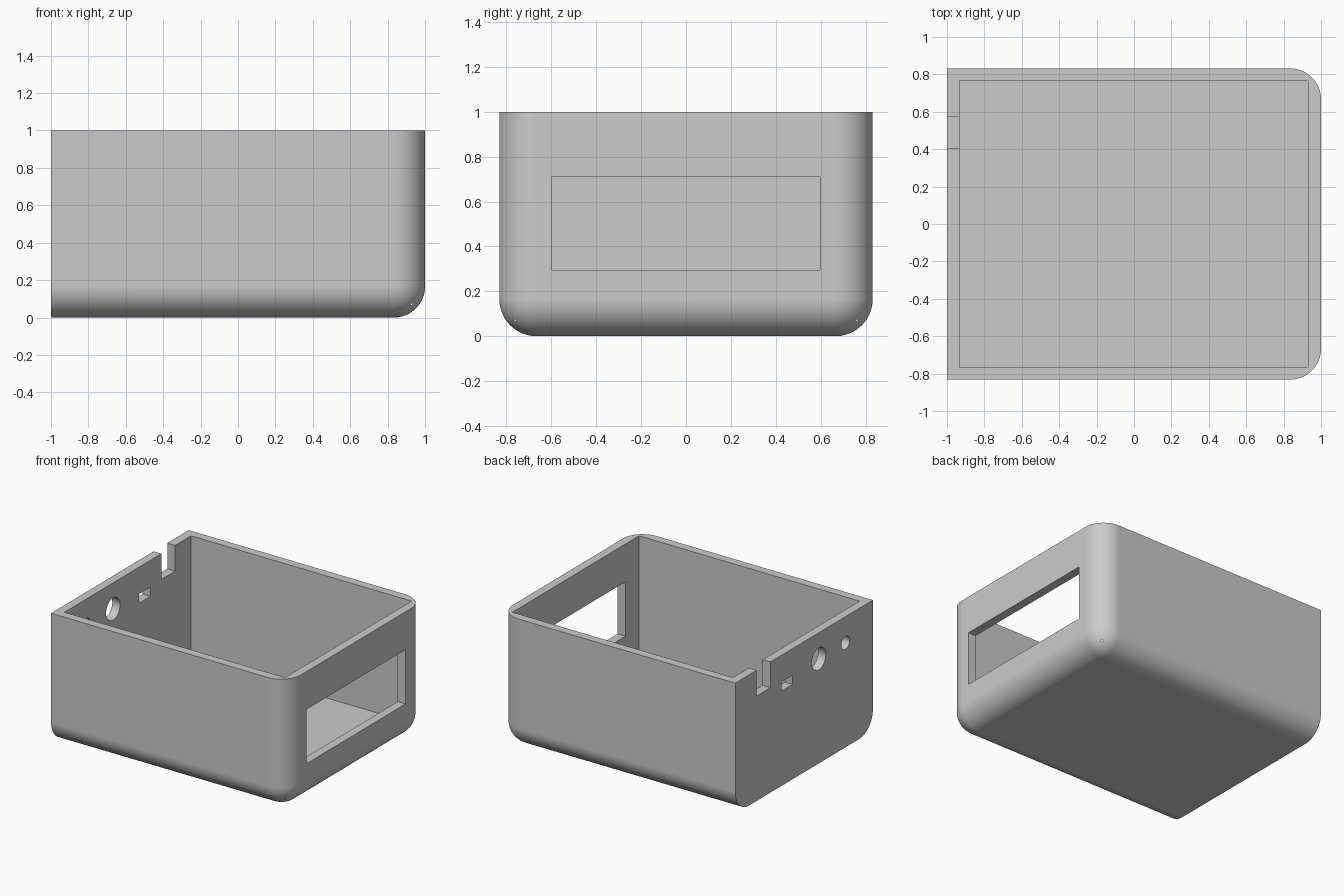
import bpy, bmesh, math
from mathutils import Matrix, Vector

cube = bpy.data.objects.get("Cube")
if cube:
    bpy.data.objects.remove(cube, do_unlink=True)

HALF_Y, WALL, FILLET = 0.832, 0.066, 0.166

grey = bpy.data.materials.new("plain grey")
grey.use_nodes = True
grey.diffuse_color = (0.6, 0.6, 0.6, 1)
grey.node_tree.nodes["Principled BSDF"].inputs["Base Color"].default_value = (0.6, 0.6, 0.6, 1)


def add_object(name, bm):
    bmesh.ops.recalc_face_normals(bm, faces=bm.faces)
    mesh = bpy.data.meshes.new(name)
    bm.to_mesh(mesh)
    bm.free()
    mesh.materials.append(grey)
    obj = bpy.data.objects.new(name, mesh)
    bpy.context.collection.objects.link(obj)
    return obj


def box(lo, hi):
    lo, hi = Vector(lo), Vector(hi)
    bm = bmesh.new()
    bmesh.ops.create_cube(bm, size=1, matrix=Matrix.Translation((lo + hi) / 2)
                          @ Matrix.Diagonal((hi - lo).to_4d()))
    return bm


def bore(y, z, radius):
    # round cutter running through the end wall along x
    bm = bmesh.new()
    bmesh.ops.create_cone(bm, cap_ends=True, segments=48, radius1=radius, radius2=radius, depth=0.3,
                          matrix=Matrix.Translation((-1, y, z)) @ Matrix.Rotation(math.pi / 2, 4, 'Y'))
    return bm


# Solid body: rounded everywhere except the top rim and the flat end at -x
bm = box((-1, -HALF_Y, 0), (1, HALF_Y, 1))


def is_rounded(edge):
    mid = (edge.verts[0].co + edge.verts[1].co) / 2
    return mid.x > -0.9 and mid.z < 0.9


bmesh.ops.bevel(bm, geom=[e for e in bm.edges if is_rounded(e)], offset=FILLET,
                offset_type='OFFSET', segments=16, profile=0.5, affect='EDGES')
case = add_object("case", bm)

# Cavity, display window and connector openings
cutters = {
    "cavity_cutter": box((WALL - 1, WALL - HALF_Y, WALL), (1 - WALL, HALF_Y - WALL, 1.2)),
    "window_cutter": box((0.8, -0.6, 0.295), (1.2, 0.597, 0.71)),
    "cable_notch_cutter": box((-1.2, 0.407, 0.803), (-0.85, 0.574, 1.2)),
    "port_cutter": box((-1.2, 0.138, 0.725), (-0.85, 0.274, 0.795)),
    "large_hole_cutter": bore(-0.177, 0.8, 0.085),
    "small_hole_cutter": bore(-0.5, 0.8, 0.05),
}
bpy.context.view_layer.objects.active = case
for name, shape in cutters.items():
    cutter = add_object(name, shape)
    cutter.hide_render = True
    mod = case.modifiers.new(name, 'BOOLEAN')
    mod.operation, mod.solver, mod.object = 'DIFFERENCE', 'EXACT', cutter
    bpy.ops.object.modifier_apply(modifier=mod.name)
    bpy.data.objects.remove(cutter, do_unlink=True)

# Smooth fillets, crisp corners and flat walls
bpy.ops.object.select_all(action='DESELECT')
case.select_set(True)
bpy.ops.object.shade_smooth_by_angle(angle=math.radians(30))
normals = case.modifiers.new("flat_walls", 'WEIGHTED_NORMAL')
normals.keep_sharp = True
